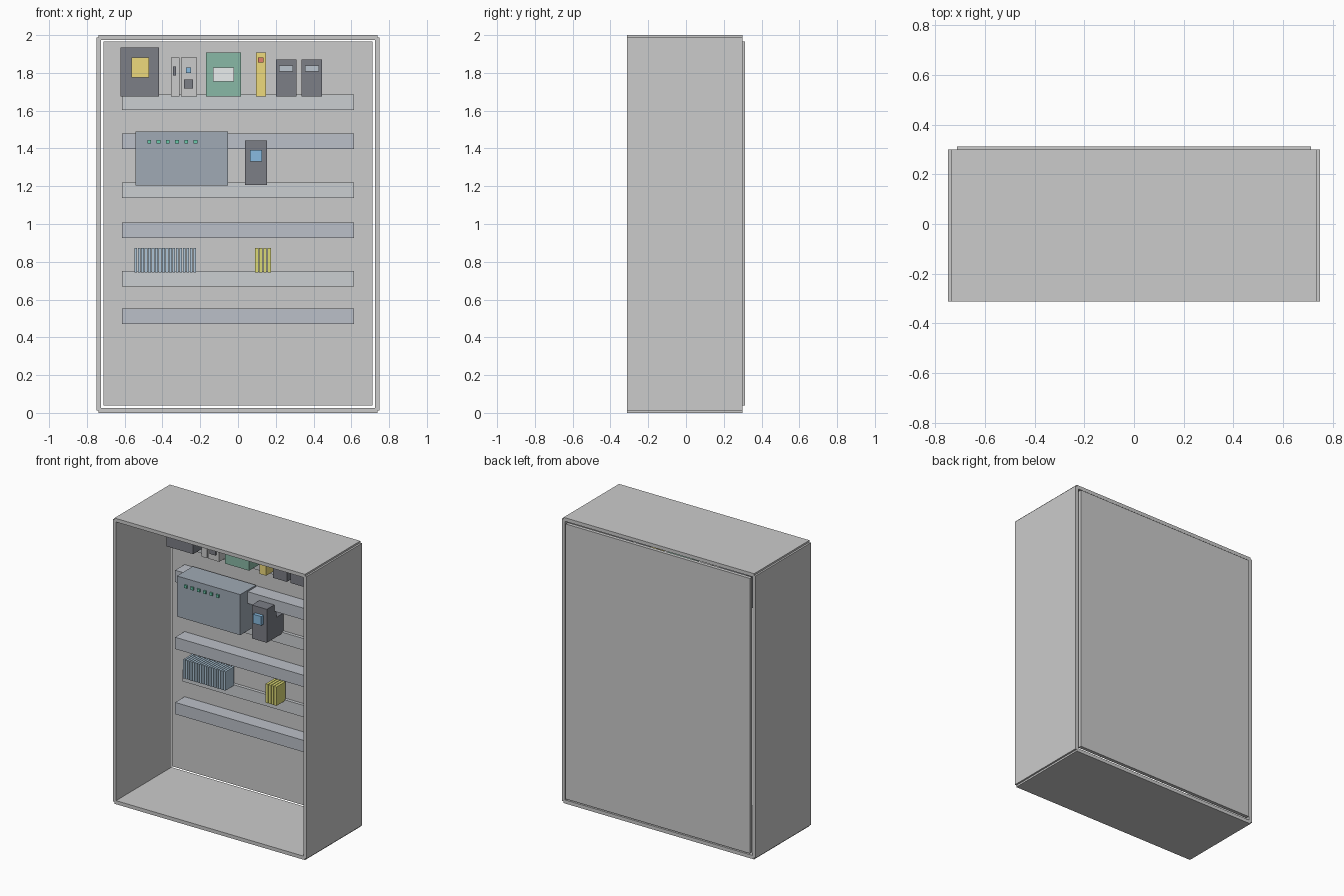
import bpy

if "Cube" in bpy.data.objects:
    bpy.data.objects.remove(bpy.data.objects["Cube"])

MATS = {}
COLORS = {
    "duct_grey": (0.50, 0.53, 0.58), "steel": (0.60, 0.62, 0.64),
    "dark": (0.20, 0.21, 0.24), "light": (0.60, 0.60, 0.60),
    "slate": (0.35, 0.40, 0.46), "green": (0.25, 0.48, 0.38),
    "yellow": (0.85, 0.70, 0.20), "blue": (0.25, 0.50, 0.75),
    "white": (0.82, 0.85, 0.85), "red": (0.75, 0.22, 0.15),
    "lamp": (0.15, 0.60, 0.42), "terminal": (0.42, 0.56, 0.68),
    "earth": (0.72, 0.70, 0.18), "label": (0.50, 0.56, 0.62),
}


def material(name):
    if name not in MATS:
        m = bpy.data.materials.new(name)
        m.diffuse_color = (*COLORS[name], 1)
        m.use_nodes = True
        m.node_tree.nodes["Principled BSDF"].inputs["Base Color"].default_value = m.diffuse_color
        MATS[name] = m
    return MATS[name]


def box(name, x, y, z, color=None):
    """Box from (min, max) ranges."""
    bpy.ops.mesh.primitive_cube_add(size=1, location=[(a + b) / 2 for a, b in (x, y, z)])
    o = bpy.context.object
    o.name = name
    o.scale = [b - a for a, b in (x, y, z)]
    bpy.ops.object.transform_apply(location=False, rotation=False, scale=True)
    if color:
        o.data.materials.append(material(color))
    return o


FRONT, BACK = 0.10, 0.275   # depth range of the mounted devices
BODY = (-0.3125, 0.30)


def device(name, x, z, color, details=()):
    """Device housing with small raised details on its front."""
    box(name, x, (FRONT, BACK), z, color)
    for part, dx, dz, c in details:
        box(f"{name}_{part}", dx, (FRONT - 0.01, FRONT + 0.005), dz, c)


# Cabinet shell, open at the front
for side, s in (("left", -1), ("right", 1)):
    box(f"{side}_wall", sorted((s * 0.725, s * 0.75)), BODY, (0.0125, 1.9875))
box("floor_panel", (-0.7375, 0.7375), BODY, (0, 0.025))
box("roof_panel", (-0.7375, 0.7375), BODY, (1.975, 2.0))
box("back_mounting_plate", (-0.7125, 0.7125), (0.2875, 0.3125), (0.04, 1.965))

# Shallow mounting rails and deep cable ducts
for i, z in enumerate((1.645, 1.178, 0.71)):
    box(f"mounting_rail_{i + 1}", (-0.615, 0.615), (0.265, 0.29), (z - 0.041, z + 0.041), "steel")
for i, z in enumerate((1.437, 0.968, 0.512)):
    box(f"cable_duct_{i + 1}", (-0.615, 0.615), (0.183, 0.29), (z - 0.041, z + 0.041), "duct_grey")

# Top row of devices
B = 1.675
device("main_switch", (-0.623, -0.417), (B, 1.934), "dark",
       [("plate", (-0.565, -0.47), (1.775, 1.881), "yellow")])
device("small_breaker", (-0.354, -0.311), (B, 1.881), "light",
       [("lever", (-0.343, -0.327), (1.786, 1.833), "dark")])
device("residual_breaker", (-0.302, -0.216), (B, 1.881), "light",
       [("button", (-0.274, -0.248), (1.80, 1.828), "blue"),
        ("lever", (-0.285, -0.237), (1.717, 1.764), "dark")])
device("power_supply", (-0.169, 0.016), (B, 1.907), "green",
       [("plate", (-0.132, -0.021), (1.754, 1.828), "white")])
device("safety_relay", (0.095, 0.148), (B, 1.907), "yellow",
       [("indicator", (0.106, 0.136), (1.855, 1.881), "red")])
for i, x in enumerate((0.255, 0.391)):
    device(f"contactor_{i + 1}", (x - 0.054, x + 0.054), (B, 1.87), "dark",
           [("label", (x - 0.037, x + 0.037), (1.807, 1.838), "label")])

# Controller with a row of lamps
device("controller", (-0.543, -0.053), (1.205, 1.489), "slate",
       [(f"lamp_{i + 1}", (-0.48 + i * 0.049, -0.46 + i * 0.049), (1.426, 1.446), "lamp")
        for i in range(6)])

# Drive: tall front housing, lower rear body, raised screen
box("drive_housing", (0.037, 0.153), (FRONT, 0.21), (1.207, 1.441), "dark")
box("drive_rear", (0.037, 0.153), (0.20, 0.283), (1.207, 1.345), "dark")
box("drive_screen", (0.063, 0.127), (0.075, 0.105), (1.33, 1.393), "blue")


# Terminal block slices
def terminals(name, x0, x1, count, color):
    pitch = (x1 - x0 + 0.004) / count
    for i in range(count):
        x = x0 + i * pitch
        box(f"{name}_{i + 1}", (x, x + pitch - 0.004), (0.177, BACK), (0.742, 0.874), color)


terminals("terminal", -0.549, -0.222, 18, "terminal")
terminals("earth_terminal", 0.09, 0.174, 4, "earth")
